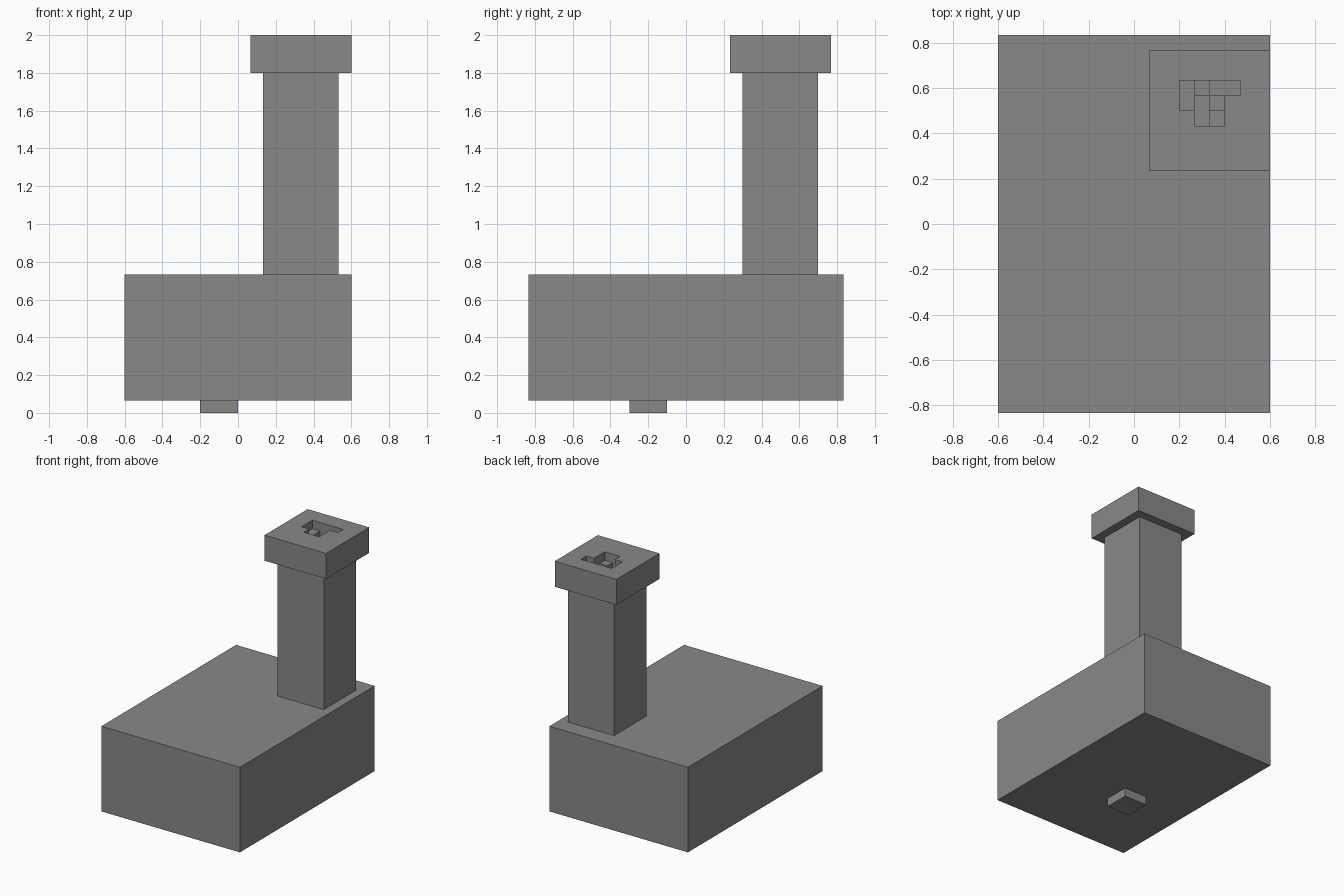
import bpy, bmesh
from mathutils import Vector

U = 1 / 15  # one block of the model's grid

old = bpy.data.objects.get("Cube")
if old:
    bpy.data.objects.remove(old, do_unlink=True)

stone = bpy.data.materials.new("stone_grey")
stone.use_nodes = True
colour = (0.25, 0.25, 0.25, 1)
stone.diffuse_color = colour
stone.node_tree.nodes["Principled BSDF"].inputs["Base Color"].default_value = colour


def finish(name, bm):
    bmesh.ops.recalc_face_normals(bm, faces=bm.faces)
    mesh = bpy.data.meshes.new(name)
    bm.to_mesh(mesh)
    bm.free()
    mesh.materials.append(stone)
    obj = bpy.data.objects.new(name, mesh)
    bpy.context.collection.objects.link(obj)
    return obj


def box_mesh(low, high):
    low, high = Vector(low) * U, Vector(high) * U
    bm = bmesh.new()
    bmesh.ops.create_cube(bm, size=1)
    bmesh.ops.scale(bm, vec=high - low, verts=bm.verts)
    bmesh.ops.translate(bm, vec=(low + high) / 2, verts=bm.verts)
    return bm


finish("foot", box_mesh((-3, -4.5, 0), (0, -1.5, 1)))
finish("body", box_mesh((-9, -12.5, 1), (9, 12.5, 11)))
finish("column", box_mesh((2, 4.5, 11), (8, 10.5, 27)))

# Cap: slice into block columns, then sink the stepped pocket in its top
cap = box_mesh((1, 3.5, 27), (9, 11.5, 30))
for axis, start in ((0, 1), (1, 3.5)):
    for step in range(1, 8):
        point, normal = Vector(), Vector()
        point[axis] = (start + step) * U
        normal[axis] = 1
        bmesh.ops.bisect_plane(cap, geom=cap.verts[:] + cap.edges[:] + cap.faces[:],
                               plane_co=point, plane_no=normal)

# Pocket rows from the back, starting at the third column; digits are depths
pocket = ["1322", "123", " 21"]


def pocket_depth(face):
    c = face.calc_center_median() / U
    col, row = int(c.x - 3), int(9.5 - c.y)
    if face.normal.z < 0.5 or c.x < 3 or c.y > 9.5 or row >= len(pocket):
        return 0
    line = pocket[row]
    return int(line[col]) if col < len(line) and line[col] != " " else 0


for level, drop in ((1, 1), (2, 1), (3, 0.95)):
    cap.normal_update()
    cells = [f for f in cap.faces if pocket_depth(f) >= level]
    new = bmesh.ops.extrude_face_region(cap, geom=cells)["geom"]
    bmesh.ops.delete(cap, geom=[f for f in cells if f.is_valid], context="FACES")
    moved = [v for v in new if isinstance(v, bmesh.types.BMVert)]
    bmesh.ops.translate(cap, vec=(0, 0, -drop * U), verts=moved)

bmesh.ops.recalc_face_normals(cap, faces=cap.faces)
bmesh.ops.dissolve_limit(cap, angle_limit=0.01, verts=cap.verts, edges=cap.edges)
finish("cap", cap)
